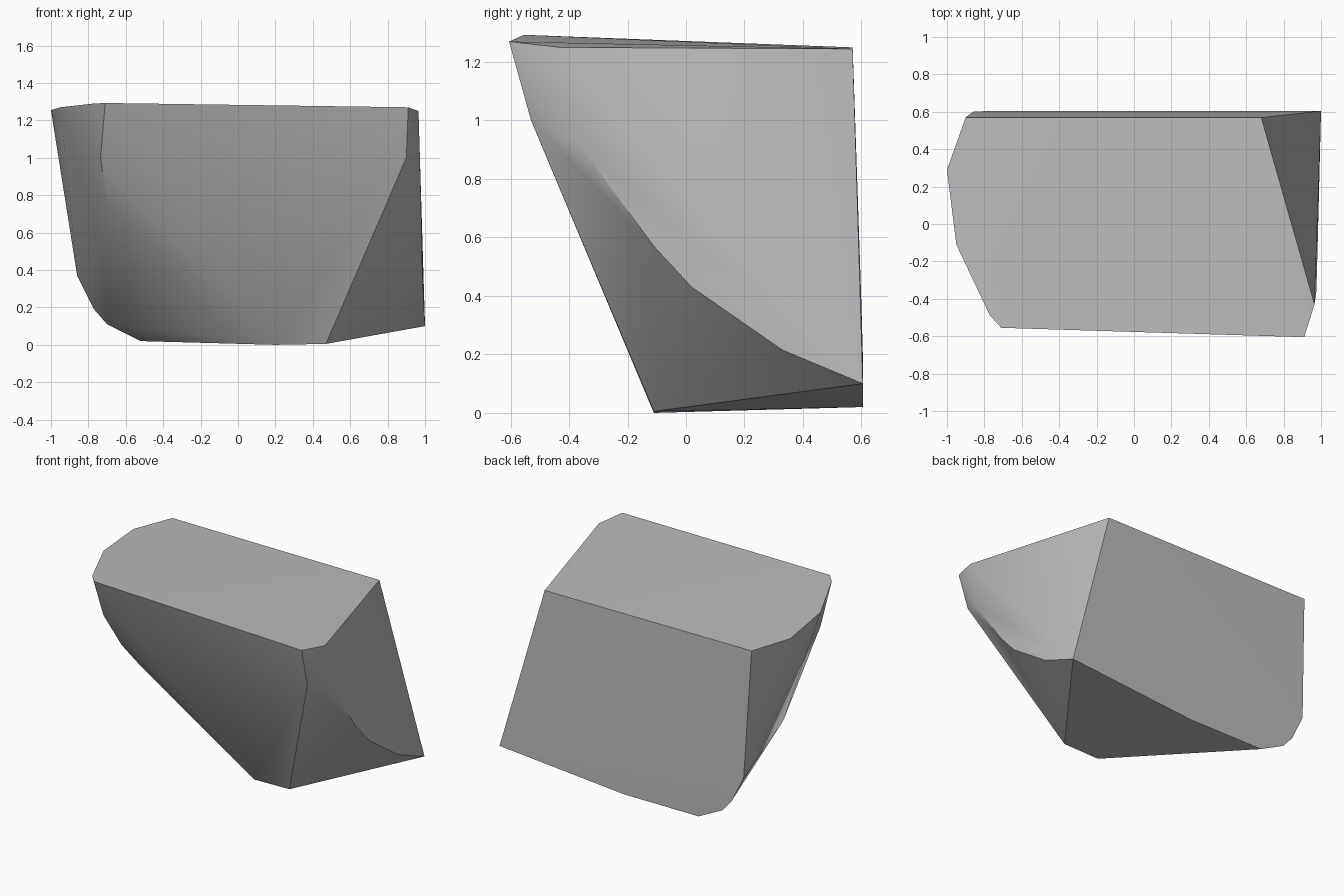
import bpy
import bmesh
import math

default_cube = bpy.data.objects.get("Cube")
if default_cube:
    bpy.data.objects.remove(default_cube, do_unlink=True)


def make_material(name, colour):
    material = bpy.data.materials.new(name)
    material.use_nodes = True
    material.diffuse_color = colour
    shader = next(n for n in material.node_tree.nodes if n.type == "BSDF_PRINCIPLED")
    shader.inputs["Base Color"].default_value = colour
    shader.inputs["Roughness"].default_value = 0.9
    return material


def make_hull(name, outlines, material):
    """Wrap a convex skin around the corner points of a chipped block."""
    mesh = bpy.data.meshes.new(name)
    bm = bmesh.new()
    for outline in outlines:
        for corner in outline:
            bm.verts.new(corner)
    result = bmesh.ops.convex_hull(bm, input=bm.verts)
    unused = {v for v in result["geom_interior"] + result["geom_unused"]
              if isinstance(v, bmesh.types.BMVert) and not v.link_faces}
    bmesh.ops.delete(bm, geom=list(unused), context="VERTS")
    bmesh.ops.recalc_face_normals(bm, faces=bm.faces)
    bm.to_mesh(mesh)
    bm.free()
    mesh.materials.append(material)
    obj = bpy.data.objects.new(name, mesh)
    bpy.context.collection.objects.link(obj)
    return obj


# Rim of the broad, almost level top
top_rim = [(.91, -.605, 1.27), (.965, -.43, 1.25), (.68, .57, 1.245),
           (-.9, .57, 1.25), (-1, .29, 1.255), (-.95, -.11, 1.27),
           (-.77, -.49, 1.29), (-.71, -.555, 1.293)]

# Lower edge of the upright back
back_edge = [(1, .605, .1), (.05, .605, .02), (-.52, .605, .02),
             (-.7, .605, .11), (-.77, .605, .19), (-.86, .6, .37)]

# Short front edge of the underside
foot_edge = [(.2, -.11, 0), (.47, -.11, .005)]

# Ridge between the left side and the chipped front corner
left_ridge = [(.9, -.53, 1), (.975, -.36, .91), (.982, -.11, .57),
              (.985, .02, .43), (.993, .33, .215)]

# Rounded front corner on the right
right_corner = [(-.735, -.417, 1), (-.52, -.46, 1), (-.7, -.27, .75),
                (-.73, -.02, .5)]

stone = make_material("stone grey", (.5, .5, .5, 1))
rock = make_hull("rock", [top_rim, back_edge, foot_edge, left_ridge, right_corner], stone)

# Soft facets with crisp main edges
bpy.ops.object.select_all(action="DESELECT")
rock.select_set(True)
bpy.context.view_layer.objects.active = rock
bpy.ops.object.shade_smooth_by_angle(angle=math.radians(30))
